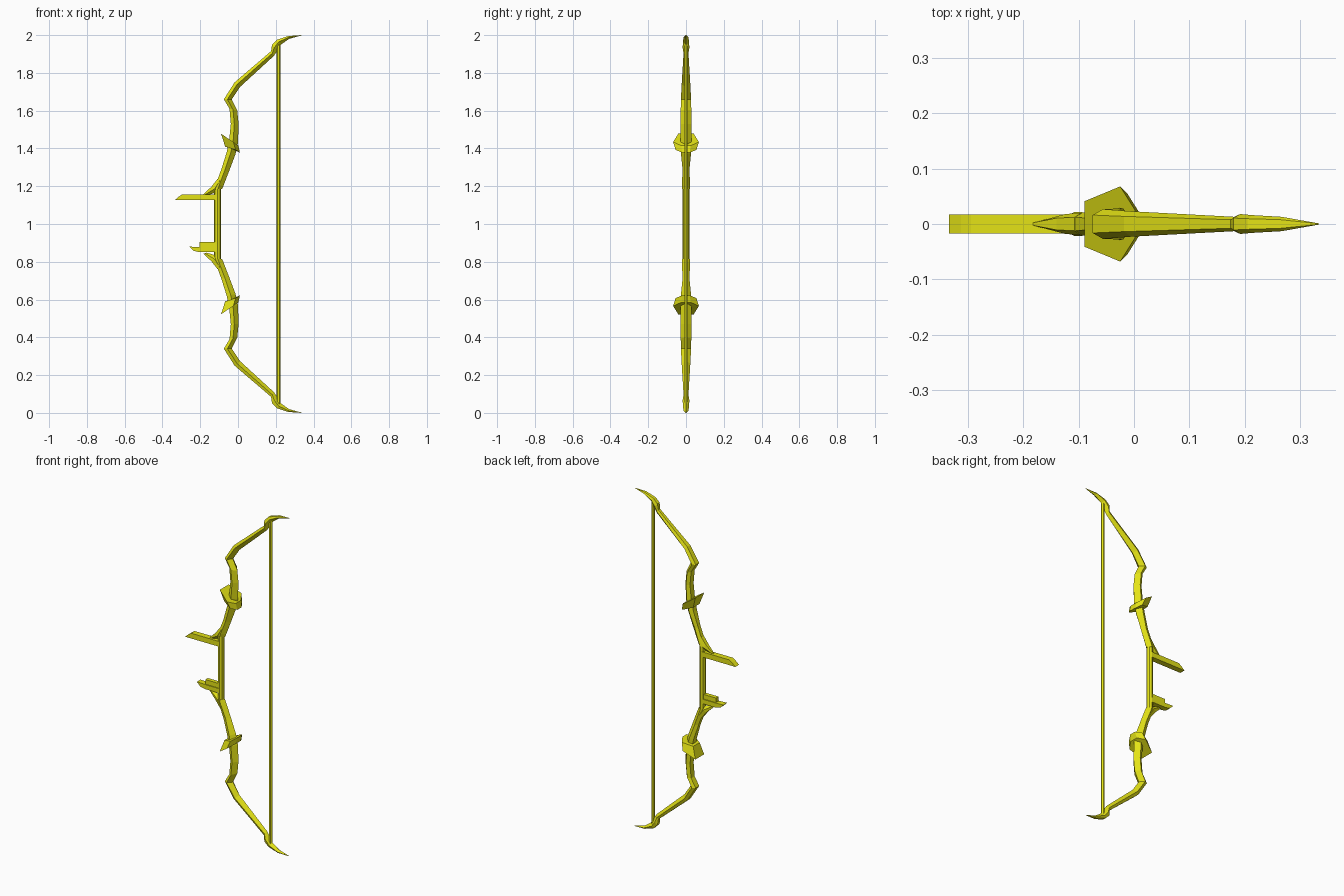
import bpy, bmesh, math
from mathutils import Vector

if "Cube" in bpy.data.objects:
    bpy.data.objects.remove(bpy.data.objects["Cube"])

mat = bpy.data.materials.new("mustard yellow")
mat.diffuse_color = (0.78, 0.77, 0.008, 1)
mat.use_nodes = True
mat.node_tree.nodes["Principled BSDF"].inputs["Base Color"].default_value = mat.diffuse_color


def finish(name, bm):
    bmesh.ops.recalc_face_normals(bm, faces=bm.faces)
    me = bpy.data.meshes.new(name)
    bm.to_mesh(me)
    bm.free()
    me.materials.append(mat)
    ob = bpy.data.objects.new(name, me)
    bpy.context.collection.objects.link(ob)
    return ob


def skin(name, rings):
    """Join a row of equal-sided rings and cap both ends."""
    bm = bmesh.new()
    vs = [[bm.verts.new(p) for p in r] for r in rings]
    n = len(vs[0])
    for a, b in zip(vs, vs[1:]):
        for i in range(n):
            j = (i + 1) % n
            bm.faces.new((a[i], a[j], b[j], b[i]))
    bm.faces.new(vs[0])
    bm.faces.new(vs[-1])
    return finish(name, bm)


def flip(p, s):
    return (p[0], p[1], 1 + s * (p[2] - 1))


def limb(name, stations, s):
    """Five-sided section: flat outer face, wide waist, inner ridge."""
    rings = []
    for ox, oz, rx, rz, w in stations:
        mx, mz = ox + (rx - ox) * .45, oz + (rz - oz) * .45
        ring = [(ox, -.6 * w, oz), (mx, -w, mz), (rx, 0, rz), (mx, w, mz), (ox, .6 * w, oz)]
        rings.append([flip(p, s) for p in ring])
    return skin(name, rings)


def slab(name, outline, half):
    """Side profile in x,z given a thickness in y."""
    return skin(name, [[(x, y, z) for x, z in outline] for y in (-half, half)])


def rod(name, x, z0, z1, r, n):
    return skin(name, [[(x + r * math.cos(math.tau * i / n), r * math.sin(math.tau * i / n), z)
                        for i in range(n)] for z in (z0, z1)])


# outer x, outer z, ridge x, ridge z, half width
LIMB = [(-.125, 1.185, -.085, 1.185, .022), (-.116, 1.215, -.078, 1.2, .022),
        (-.088, 1.29, -.047, 1.28, .018), (-.06, 1.38, -.013, 1.37, .027),
        (-.047, 1.44, 0, 1.43, .029), (-.038, 1.53, .003, 1.53, .028),
        (-.045, 1.61, -.004, 1.6, .028), (-.075, 1.66, -.033, 1.66, .027),
        (-.018, 1.75, .01, 1.725, .023), (.175, 1.915, .19, 1.89, .013),
        (.18, 1.95, .207, 1.915, .018), (.205, 1.975, .228, 1.95, .016),
        (.265, 1.995, .27, 1.98, .013), (.335, 2.0, .335, 1.998, .001)]
SPIKE = [(-.183, 1.158, -.165, 1.152, .004), (-.14, 1.198, -.105, 1.17, .018),
         (-.108, 1.24, -.08, 1.22, .02)]
# guard collar: x, half width, top z and x, half width, bottom z
GUARD_TOP = [(-.09, .041, 1.478), (-.025, .068, 1.434), (.002, .025, 1.415)]
GUARD_LOW = [(-.068, .03, 1.41), (-.012, .055, 1.392), (.01, .02, 1.378)]

for s, side in ((1, "upper"), (-1, "lower")):
    limb(side + "_limb", LIMB, s)
    limb(side + "_riser_spike", SPIKE, s)
    rings = []
    for half in (GUARD_TOP, GUARD_LOW):
        ring = [(x, -w, z) for x, w, z in half] + [(x, w, z) for x, w, z in reversed(half)]
        rings.append([flip(p, s) for p in ring])
    skin(side + "_guard_collar", rings)

# grip and string
rod("grip", -.109, .8, 1.2, .018, 8)
rod("bowstring", .215, .035, 1.965, .01, 6)

# forward stabiliser above the grip
slab("upper_stabiliser", [(-.335, 1.126), (-.313, 1.145), (-.295, 1.157),
                          (-.11, 1.157), (-.11, 1.126)], .017)
# stepped stabiliser below the grip
slab("lower_stabiliser", [(-.257, .88), (-.235, .858), (-.205, .851),
                          (-.11, .851), (-.11, .878), (-.2, .878)], .017)
slab("lower_stabiliser_step", [(-.205, .876), (-.205, .905), (-.11, .905), (-.11, .876)], .012)
